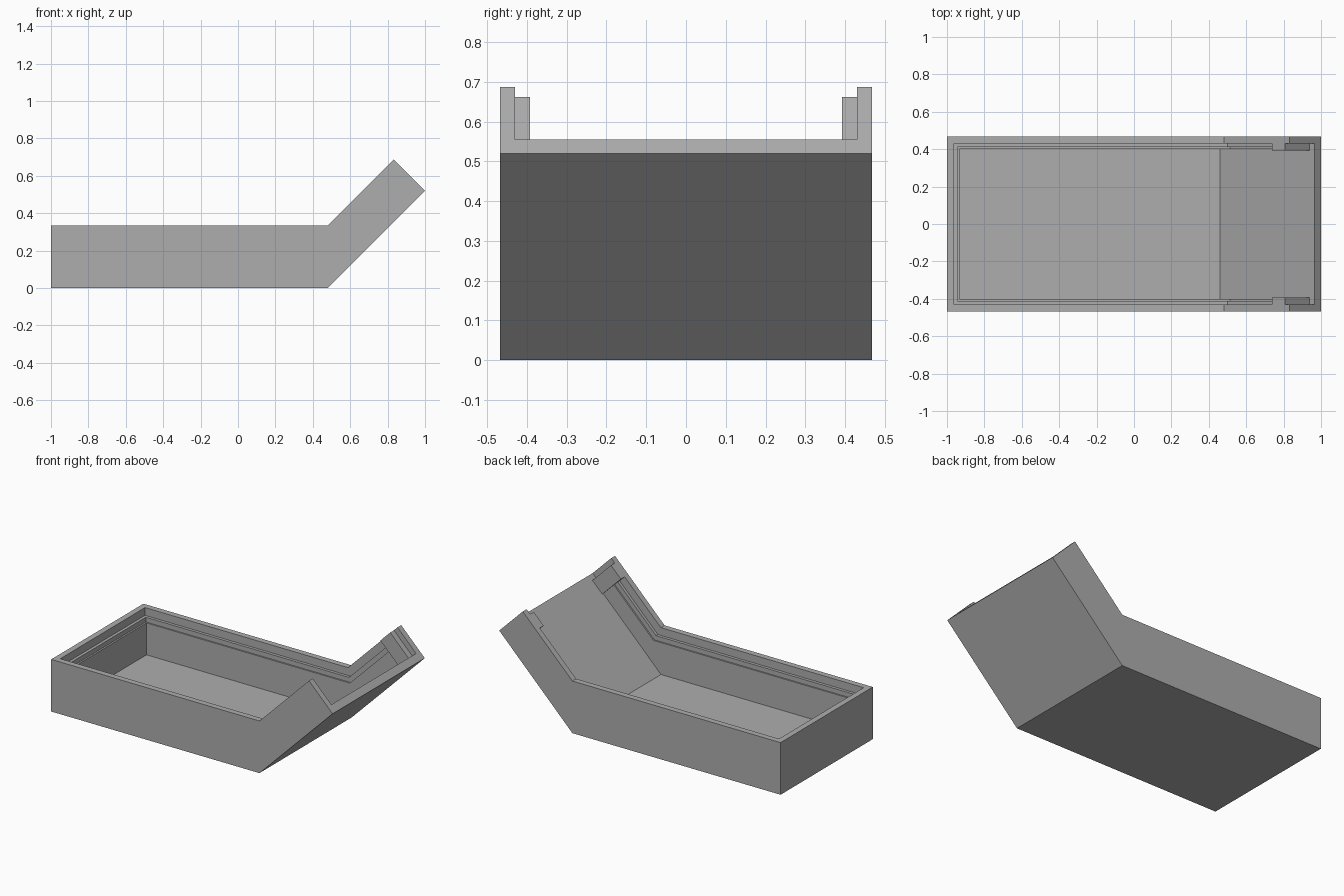
import bpy, bmesh
from math import sqrt, tan, radians

cube = bpy.data.objects.get("Cube")
if cube:
    bpy.data.objects.remove(cube, do_unlink=True)

BEND, HEIGHT, TIP = 0.48, 0.335, 1.52   # bend x, wall height, x+z of the open end
HALF_WIDTH = 0.468

grey = bpy.data.materials.new("plain_grey")
grey.use_nodes = True
grey.diffuse_color = (0.42, 0.42, 0.42, 1)
grey.node_tree.nodes["Principled BSDF"].inputs["Base Color"].default_value = grey.diffuse_color


def prism(name, profile, y0, y1):
    """Extrude an xz profile from y0 to y1."""
    bm = bmesh.new()
    face = bm.faces.new([bm.verts.new((x, y0, z)) for x, z in profile])
    new = bmesh.ops.extrude_face_region(bm, geom=[face])["geom"]
    moved = [v for v in new if isinstance(v, bmesh.types.BMVert)]
    bmesh.ops.translate(bm, verts=moved, vec=(0, y1 - y0, 0))
    bmesh.ops.recalc_face_normals(bm, faces=bm.faces)
    mesh = bpy.data.meshes.new(name)
    bm.to_mesh(mesh)
    bm.free()
    mesh.materials.append(grey)
    obj = bpy.data.objects.new(name, mesh)
    bpy.context.collection.objects.link(obj)
    return obj


def on_ramp(total, lift):
    """Point on the ramp line raised by lift, where x + z equals total."""
    x = (total + BEND - lift) / 2
    return x, total - x


def cutter_profile(start, base, lift, end):
    """Bent channel: flat at height base, then a ramp raised by lift."""
    return [(start, base), (BEND + base - lift, base), on_ramp(end, lift),
            on_ramp(end, 0.8), (start, 0.8)]


# Bent outer body
body = prism("tray_body", [(-1, 0), (BEND, 0), on_ramp(TIP, 0), on_ramp(TIP, HEIGHT),
                           (BEND, HEIGHT), (-1, HEIGHT)], -HALF_WIDTH, HALF_WIDTH)

# Stepped hollow: lid recess, narrow ledge, main cavity
FLOOR, FLOOR_LIFT = 0.05, 0.05 * sqrt(2)
cutters = []
for name, inset, depth in (("lid_recess", 0.038, 0.05), ("ledge_step", 0.057, 0.08)):
    profile = cutter_profile(inset - 1, HEIGHT - depth, HEIGHT - depth * sqrt(2), 1.7)
    cutters.append((name, profile, HALF_WIDTH - inset))
cutters.append(("main_cavity", cutter_profile(-0.932, FLOOR, FLOOR_LIFT, 1.7), 0.402))

# Full-depth slot at the open end
STOP_BACK, STOP_FRONT = 1.33, 1.47
cutters.append(("end_slot", [on_ramp(STOP_FRONT, FLOOR_LIFT), on_ramp(1.7, FLOOR_LIFT),
                             on_ramp(1.7, 0.8), on_ramp(STOP_FRONT, 0.8)], 0.43))

for name, profile, half in cutters:
    cutter = prism(name + "_cutter", profile, -half, half)
    mod = body.modifiers.new(name, "BOOLEAN")
    mod.operation, mod.solver, mod.object = "DIFFERENCE", "EXACT", cutter
    bpy.context.view_layer.update()
    cut = bpy.data.meshes.new_from_object(
        body.evaluated_get(bpy.context.evaluated_depsgraph_get()))
    body.modifiers.clear()
    body.data = cut
    bpy.data.objects.remove(cutter, do_unlink=True)

# Stop blocks on both side walls, flush with the rim
for side, sign in (("left", 1), ("right", -1)):
    prism("stop_block_" + side, [on_ramp(STOP_BACK, FLOOR_LIFT), on_ramp(STOP_FRONT, FLOOR_LIFT),
                                 on_ramp(STOP_FRONT, HEIGHT), on_ramp(STOP_BACK, HEIGHT)],
          sign * 0.392, sign * 0.43)
